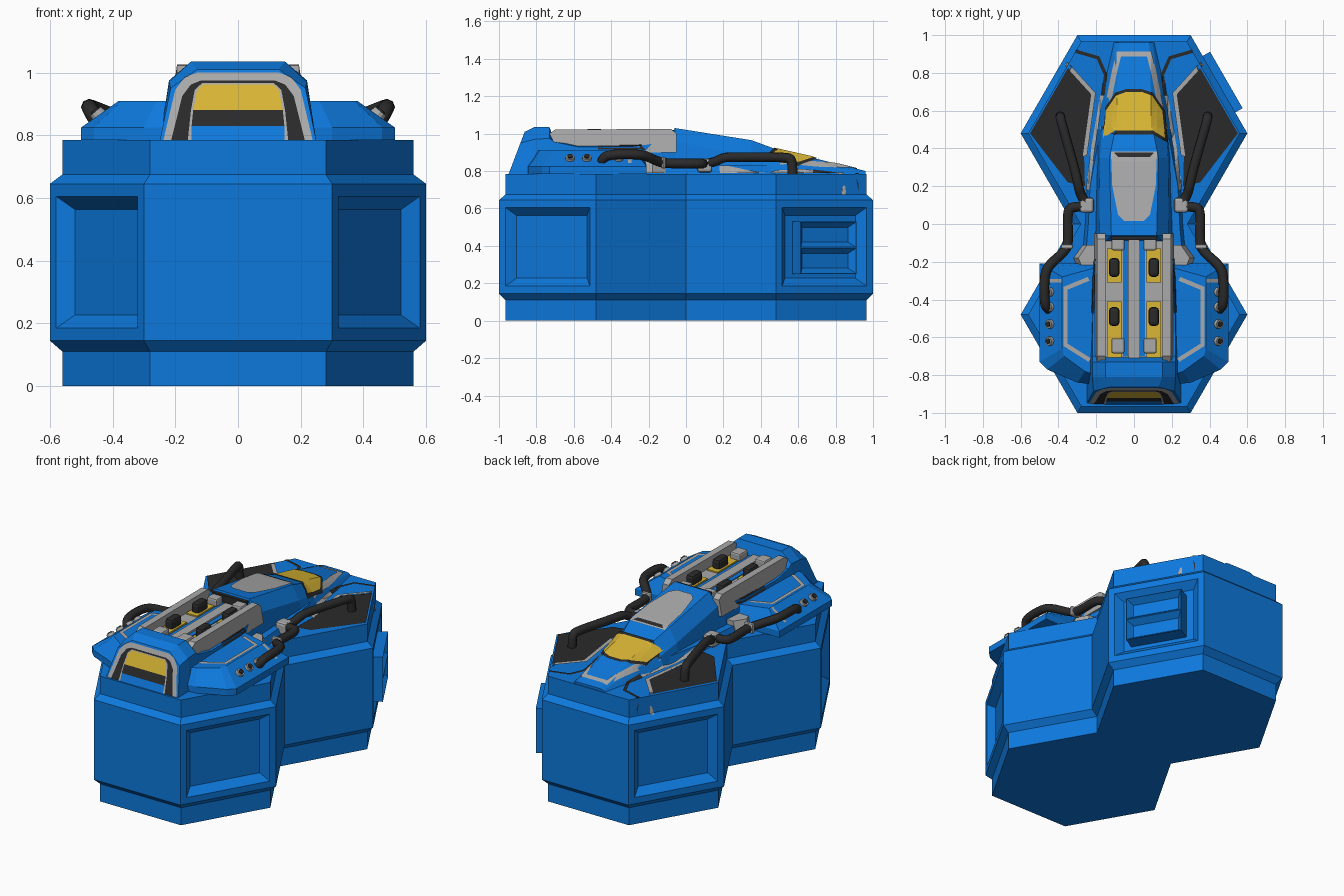
import bpy, bmesh, math
from mathutils import Vector, Matrix
from mathutils.bvhtree import BVHTree

cube = bpy.data.objects.get("Cube")
if cube:
    bpy.data.objects.remove(cube)


def material(name, rgb):
    m = bpy.data.materials.new(name)
    m.use_nodes = True
    m.diffuse_color = (*rgb, 1)
    m.node_tree.nodes["Principled BSDF"].inputs["Base Color"].default_value = (*rgb, 1)
    return m


BLUE = material("blue paint", (0.004, 0.19, 0.72))
GREY = material("light grey", (0.4, 0.4, 0.4))
YELLOW = material("yellow", (0.7, 0.47, 0.035))
DARK = material("dark rubber", (0.023, 0.023, 0.023))


def finish(name, bm, mat, recalc=True):
    if recalc:
        bmesh.ops.recalc_face_normals(bm, faces=bm.faces)
    mesh = bpy.data.meshes.new(name)
    bm.to_mesh(mesh)
    bm.free()
    mesh.materials.append(mat)
    ob = bpy.data.objects.new(name, mesh)
    bpy.context.collection.objects.link(ob)
    return ob


def loft(rings):
    """Closed solid through rings of equal point count."""
    bm = bmesh.new()
    rows = [[bm.verts.new(p) for p in ring] for ring in rings]
    n = len(rows[0])
    for a, b in zip(rows, rows[1:]):
        for i in range(n):
            j = (i + 1) % n
            bm.faces.new((a[i], a[j], b[j], b[i]))
    bm.faces.new(rows[0])
    bm.faces.new(rows[-1])
    bmesh.ops.recalc_face_normals(bm, faces=bm.faces)
    return bm


def stack(levels, side=1):
    return loft([[(side * x, y, z) for x, y in pts] for z, pts in levels])


def box(name, center, size, mat, bevel=0.0):
    bm = bmesh.new()
    bmesh.ops.create_cube(bm, size=1, matrix=Matrix.Translation(center) @ Matrix.Diagonal((*size, 1)))
    if bevel:
        bmesh.ops.bevel(bm, geom=bm.edges[:], offset=bevel, segments=2, affect='EDGES', profile=0.5)
    return finish(name, bm, mat)


# Base: two merged hexagons with stepped tiers
def outline(r):
    q = [(r - 0.277, 0), (r, 0.48), (r / 2, 0.48 + 0.866 * r)]
    back = q + [(-x, y) for x, y in q[::-1]]
    return back + [(-x, -y) for x, y in back[1:-1]]


bm = stack([(z, outline(r)) for z, r in
            ((0, 0.56), (0.11, 0.56), (0.145, 0.6), (0.645, 0.6), (0.675, 0.56), (0.785, 0.56))])
panels = [f for f in bm.faces if f.calc_area() > 0.2 and abs(f.normal.z) < 0.1
          and abs(f.calc_center_median().x) > 0.4 and abs(f.calc_center_median().y) > 0.6]
bmesh.ops.inset_individual(bm, faces=panels, thickness=0.056)
bmesh.ops.inset_individual(bm, faces=panels, thickness=0.06, depth=-0.045)
surfaces = [finish("base", bm, BLUE)]

# Double vent on the left rear panel
bm = bmesh.new()
bmesh.ops.create_cube(bm, size=1, matrix=Matrix.Diagonal((0.09, 0.345, 0.28, 1)))
bmesh.ops.bisect_plane(bm, geom=bm.verts[:] + bm.edges[:] + bm.faces[:], plane_co=(0, 0, 0), plane_no=(0, 0, 1))
bm.normal_update()
slots = [f for f in bm.faces if f.normal.x > 0.9]
bmesh.ops.inset_individual(bm, faces=slots, thickness=0.004)
bmesh.ops.inset_individual(bm, faces=slots, thickness=0.04, depth=-0.04)
bmesh.ops.transform(bm, verts=bm.verts, matrix=Matrix.Translation((0.45, 0.74, 0.39)) @ Matrix.Rotation(math.radians(30), 4, 'Z'))
finish("side_vent", bm, BLUE)

# Hull: y, base half width, shoulder half width and height, top half width and height
SLOPE = 0.38
stations = [
    (-0.95, 0.25, 0.215, 0.95, 0.13, 1.01), (-0.81, 0.25, 0.22, 0.97, 0.15, 1.035),
    (-0.73, 0.25, 0.22, 0.975, 0.15, 1.035), (-0.70, 0.25, 0.22, 0.955, 0.19, 0.95),
    (-0.58, 0.24, 0.22, 0.93, 0.19, 0.94), (-0.28, 0.23, 0.215, 0.93, 0.19, 0.94),
    (-0.09, 0.21, 0.195, 0.96, 0.15, 0.96), (-0.06, 0.21, 0.185, 0.96, 0.12, 1.03),
    (0.35, 0.2, 0.18, 0.88, 0.13, 0.965), (0.5, 0.2, 0.17, 0.85, 0.1, 0.91),
    (0.7, 0.17, 0.13, 0.83, 0.09, 0.865), (0.96, 0.11, 0.1, 0.795, 0.08, 0.8)]
rings = []
for i, (y, wb, ws, zs, wt, zt) in enumerate(stations):
    half = [(wb, 0.78), (ws, zs), (wt, zt)]
    lean = SLOPE if i == 0 else 0
    rings.append([(x, y + lean * (z - 0.78), z) for x, z in half + [(-x, z) for x, z in half[::-1]]])
surfaces.append(finish("hull", loft(rings), BLUE))

# Shoulder pods and side steps
rim = [(0.2, -0.85), (0.3, -0.84), (0.46, -0.77), (0.5, -0.73), (0.5, -0.21), (0.2, -0.21)]
crown = [(0.2, -0.8), (0.26, -0.78), (0.37, -0.7), (0.38, -0.66), (0.38, -0.28), (0.2, -0.23)]
step = [(0.15, -0.22), (0.28, -0.22), (0.26, 0.0), (0.25, 0.2), (0.2, 0.45), (0.15, 0.45)]
step_top = [(x * 0.93, y) for x, y in step]
for s, tag in ((1, "left"), (-1, "right")):
    surfaces.append(finish(tag + "_shoulder", stack([(0.785, rim), (0.825, rim), (0.91, crown)], s), BLUE))
    surfaces.append(finish(tag + "_step", stack([(0.78, step), (0.83, step_top)], s), BLUE))

# Thin plates draped over the upper surfaces
verts, polys = [], []
for ob in surfaces:
    k = len(verts)
    verts += [v.co.copy() for v in ob.data.vertices]
    polys += [[k + i for i in p.vertices] for p in ob.data.polygons]
tree = BVHTree.FromPolygons(verts, polys)


def drape(name, pts, mat, lift=0.005):
    bm = bmesh.new()
    bm.faces.new([bm.verts.new((x, y, 0)) for x, y in pts])
    for axis in (0, 1):
        for k in range(-33, 34):
            co, no = Vector(), Vector()
            co[axis], no[axis] = k * 0.03 + 0.001, 1
            bmesh.ops.bisect_plane(bm, geom=bm.verts[:] + bm.edges[:] + bm.faces[:], plane_co=co, plane_no=no)
    bmesh.ops.triangulate(bm, faces=bm.faces)
    for v in bm.verts:
        hit = tree.ray_cast(Vector((v.co.x, v.co.y, 2)), Vector((0, 0, -1)))[0]
        v.co.z = (hit.z if hit else 0.785) + lift
    bm.normal_update()
    for f in bm.faces:
        if f.normal.z < 0:
            f.normal_flip()
    return finish(name, bm, mat, False)


def stripe(name, path, width, mat, lift=0.005):
    p = [Vector(q) for q in path]
    one, two = [], []
    for i, q in enumerate(p):
        a = (q - p[i - 1]).normalized() if i else (p[1] - q).normalized()
        b = (p[i + 1] - q).normalized() if i < len(p) - 1 else a
        d = (a + b).normalized()
        off = Vector((-d.y, d.x)) * width / 2 / max(0.5, d.dot(a))
        one.append(q + off)
        two.append(q - off)
    drape(name, one + two[::-1], mat, lift)


def both(half):
    return half + [(-x, y) for x, y in half[::-1]]


deck_panel = [(0.35, 0.825), (0.22, 0.68), (0.265, 0.39), (0.26, 0.2), (0.35, 0.22), (0.55, 0.48)]
for s, tag in ((1, "left"), (-1, "right")):
    def flip(pts):
        return [(s * x, y) for x, y in pts]
    drape(tag + "_deck_panel", flip(deck_panel), DARK)
    stripe(tag + "_panel_trim", flip([(0.36, 0.85), (0.215, 0.69), (0.26, 0.36)]), 0.022, GREY, 0.008)
    stripe(tag + "_tail_line", flip([(0.31, 0.915), (0.19, 0.88), (0.15, 0.79), (0.165, 0.68)]), 0.018, DARK)
    stripe(tag + "_hull_line", flip([(0.17, 0.68), (0.215, 0.42), (0.245, 0.18)]), 0.018, GREY, 0.006)
    stripe(tag + "_shoulder_line", flip([(0.235, -0.72), (0.362, -0.64), (0.362, -0.34), (0.24, -0.29)]), 0.022, GREY)
    stripe(tag + "_pod_line", flip([(0.385, -0.3), (0.48, -0.3)]), 0.018, GREY)
    stripe(tag + "_side_seam", flip([(0.218, -0.47), (0.212, -0.28), (0.185, -0.06)]), 0.014, DARK)

stripe("nose_arch", both([(0.165, 0.5), (0.105, 0.8), (0.08, 0.9)]), 0.028, GREY)
drape("canopy_border", both([(0.18, 0.43), (0.165, 0.6), (0.1, 0.695), (0.04, 0.715)])
      + [(-0.1, 0.475), (0.1, 0.475)], DARK, 0.006)
drape("canopy", both([(0.165, 0.455), (0.15, 0.6), (0.095, 0.68), (0.04, 0.7)])
      + [(-0.1, 0.495), (0.1, 0.495)], YELLOW, 0.009)
drape("hatch", both([(0.05, 0.015), (0.085, 0.05), (0.115, 0.2), (0.122, 0.385)]), GREY, 0.006)
drape("hatch_slot", both([(0.085, 0.355), (0.105, 0.378)]), DARK, 0.009)


# Front intake: thin layers on the sloping face
def front_plate(name, half, mat, lift):
    bm = bmesh.new()
    bm.faces.new([bm.verts.new((x, -0.95 + SLOPE * (z - 0.78) - lift, z)) for x, z in both(half)])
    bm.normal_update()
    for f in bm.faces:
        if f.normal.y > 0:
            f.normal_flip()
    finish(name, bm, mat, False)


front_plate("intake_frame", [(0.238, 0.785), (0.2, 0.945), (0.17, 0.985), (0.13, 1.0)], GREY, 0.003)
front_plate("intake_shadow", [(0.213, 0.785), (0.178, 0.925), (0.15, 0.962), (0.12, 0.974)], DARK, 0.005)
front_plate("intake_inner_trim", [(0.16, 0.785), (0.15, 0.88), (0.138, 0.945), (0.115, 0.966)], GREY, 0.007)
front_plate("intake_lip", [(0.148, 0.785), (0.148, 0.832)], BLUE, 0.008)
front_plate("intake_slot", [(0.148, 0.83), (0.143, 0.88)], DARK, 0.009)
front_plate("intake_glass", [(0.143, 0.88), (0.13, 0.945), (0.112, 0.962)], YELLOW, 0.009)

# Top bay with rails, strips, pads and rollers
box("bay_floor", (0, -0.39, 0.935), (0.3, 0.65, 0.05), GREY)
box("bay_spine", (0, -0.39, 0.965), (0.06, 0.64, 0.02), GREY)
box("bay_end", (0, -0.075, 0.99), (0.24, 0.02, 0.06), DARK)
for s, tag in ((1, "left"), (-1, "right")):
    wall = [(-0.73, 1.0), (-0.7, 1.022), (-0.08, 1.025), (-0.05, 1.0), (-0.05, 0.9), (-0.68, 0.9)]
    finish(tag + "_bay_wall", loft([[(s * (x - t * (z > 0.95)), y, z) for y, z in wall]
                                    for x, t in ((0.152, 0), (0.213, 0.018))]), GREY)
    box(tag + "_bay_channel", (s * 0.045, -0.39, 0.962), (0.028, 0.62, 0.006), BLUE)
    for y, length in ((-0.22, 0.18), (-0.56, 0.3)):
        box(tag + "_bay_strip", (s * 0.105, y, 0.964), (0.075, length, 0.008), YELLOW)
    for y in (-0.23, -0.49):
        box(tag + "_roller", (s * 0.105, y, 0.99), (0.055, 0.1, 0.07), DARK, 0.018)
    for y in (-0.1, -0.645):
        box(tag + "_bay_pad", (s * 0.085, y, 0.985), (0.07, 0.08, 0.05), GREY, 0.01)

# Hoses, clamps and bolts
rear_hose = [(0.39, 0.57, 0.775), (0.39, 0.57, 0.86), (0.385, 0.54, 0.875), (0.31, 0.28, 0.875),
             (0.295, 0.2, 0.875), (0.28, 0.15, 0.845), (0.25, 0.1, 0.84)]
front_hose = [(0.24, 0.09, 0.84), (0.32, 0.095, 0.84), (0.355, 0.07, 0.84), (0.345, -0.1, 0.84),
              (0.37, -0.15, 0.85), (0.455, -0.22, 0.885), (0.475, -0.28, 0.89), (0.475, -0.4, 0.89),
              (0.465, -0.45, 0.87), (0.44, -0.455, 0.83)]
for s, tag in ((1, "left"), (-1, "right")):
    for name, path in (("rear_hose", rear_hose), ("front_hose", front_hose)):
        cu = bpy.data.curves.new(tag + "_" + name, 'CURVE')
        cu.dimensions = '3D'
        cu.bevel_depth = 0.026
        cu.bevel_resolution = 2
        cu.use_fill_caps = True
        sp = cu.splines.new('NURBS')
        sp.points.add(len(path) - 1)
        for pt, (x, y, z) in zip(sp.points, path):
            pt.co = (s * x, y, z, 1)
        sp.order_u = 3
        sp.use_endpoint_u = True
        sp.resolution_u = 4
        cu.materials.append(DARK)
        bpy.context.collection.objects.link(bpy.data.objects.new(cu.name, cu))
    box(tag + "_hose_clamp", (s * 0.25, 0.1, 0.83), (0.075, 0.08, 0.075), GREY, 0.015)
    box(tag + "_hose_ring", (s * 0.355, -0.12, 0.845), (0.065, 0.025, 0.065), GREY, 0.012)
    bracket = [(0.22, -0.25), (0.29, -0.25), (0.32, -0.18), (0.27, -0.11), (0.22, -0.11)]
    finish(tag + "_bracket", stack([(0.79, bracket), (0.86, [(x * 0.92, y) for x, y in bracket])], s), GREY)
    for y in (-0.62, -0.53, -0.44, -0.36):
        face = Matrix.Translation((s * 0.445, y, 0.865)) @ Matrix.Rotation(s * math.radians(40), 4, 'Y')
        for name, r, h, mat in (("bolt_ring", 0.027, 0.03, GREY), ("bolt_core", 0.017, 0.042, DARK)):
            bm = bmesh.new()
            bmesh.ops.create_cone(bm, cap_ends=True, segments=12, radius1=r, radius2=r * 0.85, depth=h, matrix=face)
            finish(tag + "_" + name, bm, mat)
